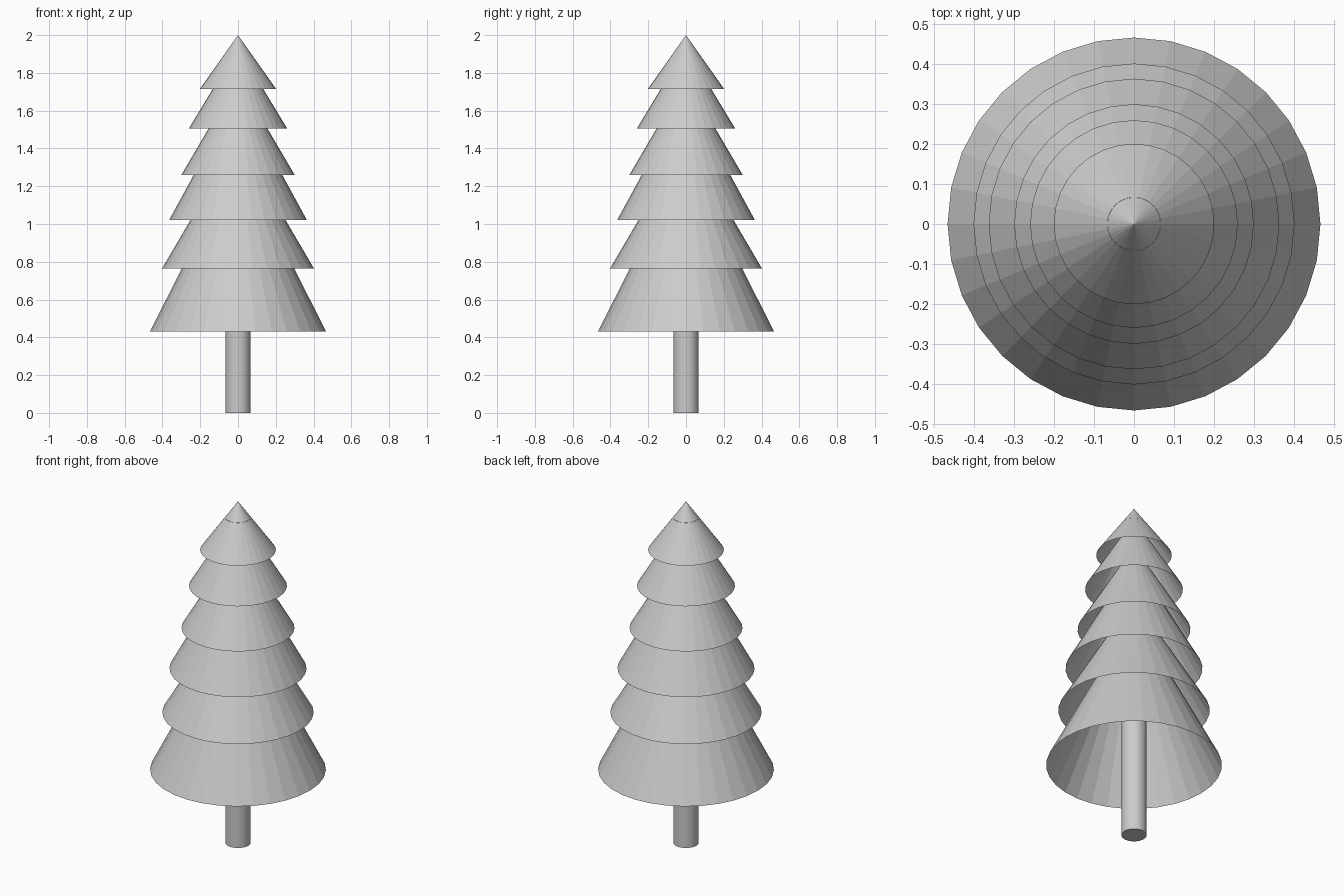
import bpy
import bmesh

if "Cube" in bpy.data.objects:
    bpy.data.objects.remove(bpy.data.objects["Cube"], do_unlink=True)

SIDES = 32

# One plain grey for the whole tree
grey = bpy.data.materials.new("plain_grey")
grey.use_nodes = True
colour = (0.6, 0.6, 0.6, 1.0)
grey.diffuse_color = colour
grey.node_tree.nodes["Principled BSDF"].inputs["Base Color"].default_value = colour


def add_cone(name, bottom, top, radius, top_radius, capped):
    """Upright cone or cylinder between two heights, flat shaded."""
    bm = bmesh.new()
    bmesh.ops.create_cone(bm, cap_ends=capped, segments=SIDES,
                          radius1=radius, radius2=top_radius, depth=top - bottom)
    bmesh.ops.translate(bm, verts=bm.verts, vec=(0, 0, (top + bottom) / 2))
    bmesh.ops.remove_doubles(bm, verts=bm.verts, dist=0.0001)
    mesh = bpy.data.meshes.new(name)
    bm.to_mesh(mesh)
    bm.free()
    mesh.materials.append(grey)
    obj = bpy.data.objects.new(name, mesh)
    bpy.context.collection.objects.link(obj)
    return obj


# Trunk runs up through the tiers, just reaching the skin of the top one
add_cone("trunk", 0, 1.906, 0.067, 0.067, True)

# Hollow foliage tiers, lowest first: rim height, apex height, rim radius
tiers = [
    (0.43, 1.35, 0.467),
    (0.765, 1.45, 0.402),
    (1.022, 1.69, 0.364),
    (1.26, 1.77, 0.30),
    (1.506, 1.935, 0.26),
    (1.716, 2.0, 0.201),
]
for number, (rim, apex, radius) in enumerate(tiers, 1):
    add_cone(f"foliage_tier_{number}", rim, apex, radius, 0, False)
